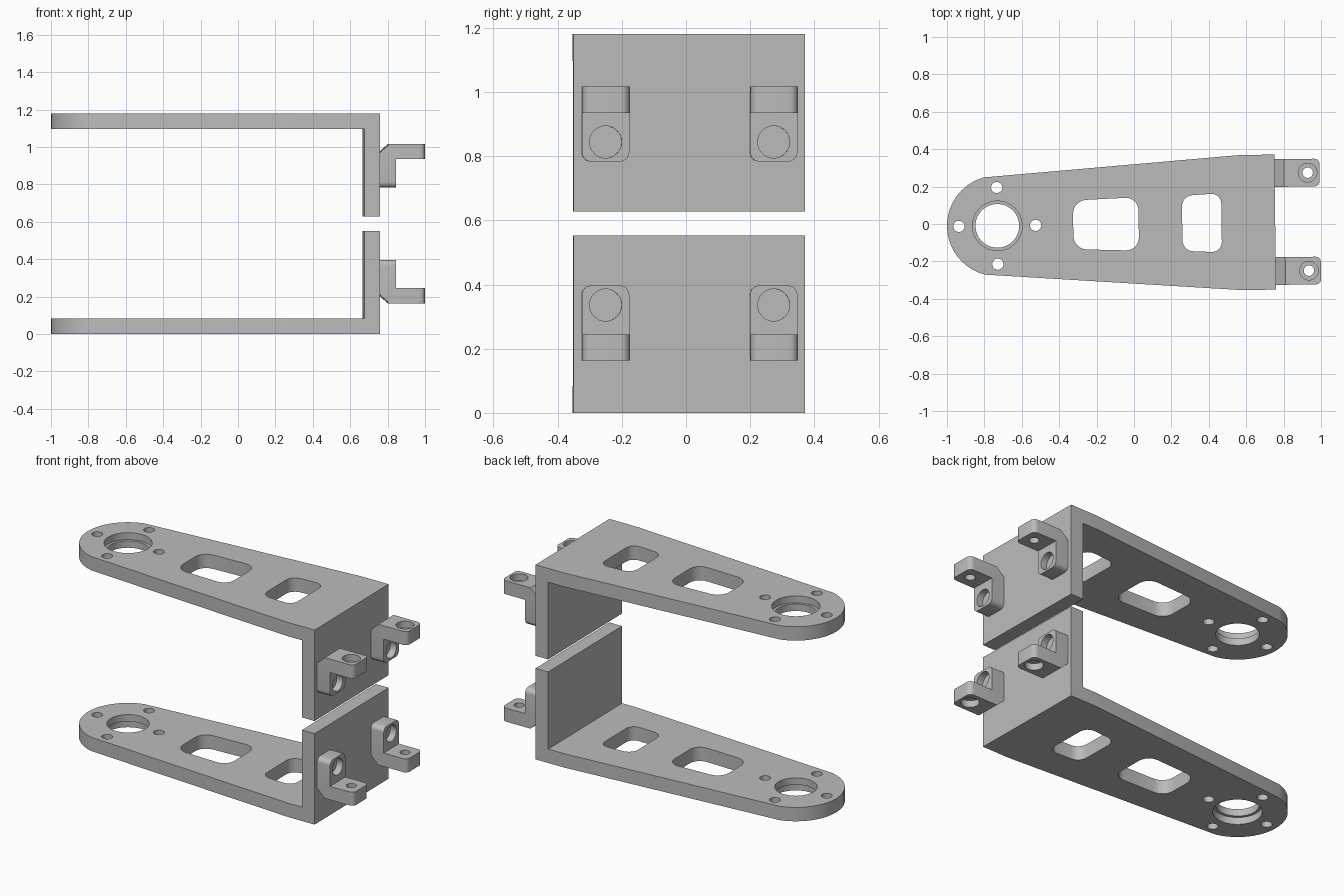
import bpy, bmesh, math
from mathutils import Matrix, Vector

cube = bpy.data.objects.get("Cube")
if cube:
    bpy.data.objects.remove(cube, do_unlink=True)

HEIGHT = 1.18          # overall height, brackets mirror about its middle
THICK = 0.084          # plate and wall thickness
WALL_OUT = 0.755       # outer face of the wall
HUB_X = -0.731         # centre of the round end
YAW = 0.0135           # slight turn of the whole assembly

grey = bpy.data.materials.new("plain grey")
grey.use_nodes = True
grey.diffuse_color = (0.5, 0.5, 0.5, 1)
grey.node_tree.nodes["Principled BSDF"].inputs["Base Color"].default_value = (0.5, 0.5, 0.5, 1)


def to_object(name, bm):
    bmesh.ops.recalc_face_normals(bm, faces=bm.faces)
    mesh = bpy.data.meshes.new(name)
    bm.to_mesh(mesh)
    bm.free()
    obj = bpy.data.objects.new(name, mesh)
    bpy.context.collection.objects.link(obj)
    return obj


def prism(name, points, axis, lo, hi, rounds=()):
    """Extrude a 2D outline along y or z; rounds = (edge test, radius) pairs."""
    bm = bmesh.new()
    place = (lambda a, b, h: (a, b, h)) if axis == "z" else (lambda a, b, h: (a, h, b))
    base = bm.faces.new([bm.verts.new(place(a, b, lo)) for a, b in points])
    new = bmesh.ops.extrude_face_region(bm, geom=[base])["geom"]
    step = Vector(place(0, 0, hi - lo))
    bmesh.ops.translate(bm, vec=step, verts=[v for v in new if isinstance(v, bmesh.types.BMVert)])
    bmesh.ops.recalc_face_normals(bm, faces=bm.faces)
    for test, radius in rounds:
        edges = [e for e in bm.edges if test(e.verts[0].co, e.verts[1].co)]
        bmesh.ops.bevel(bm, geom=edges, offset=radius, segments=6, profile=0.5, affect="EDGES")
    return to_object(name, bm)


def drill(centre, radius, axis, lo, hi):
    """Cylinder cutter along x or z."""
    bm = bmesh.new()
    bmesh.ops.create_cone(bm, cap_ends=True, segments=32, radius1=radius, radius2=radius, depth=hi - lo)
    turn = Matrix.Rotation(math.pi / 2, 4, "Y") if axis == "x" else Matrix()
    mid = (lo + hi) / 2
    pos = (mid, *centre) if axis == "x" else (*centre, mid)
    bm.transform(Matrix.Translation(pos) @ turn)
    return to_object("cutter", bm)


def combine(obj, tools, operation="DIFFERENCE"):
    """Apply a boolean with each tool, then remove the tool."""
    bpy.context.view_layer.objects.active = obj
    for tool in tools:
        tool.hide_render = True
        mod = obj.modifiers.new("cut", "BOOLEAN")
        mod.operation, mod.object, mod.solver = operation, tool, "EXACT"
        bpy.ops.object.modifier_apply(modifier=mod.name)
        bpy.data.objects.remove(tool, do_unlink=True)


def vertical(a, b):
    return abs(a.z - b.z) > 0.01 and (a.xy - b.xy).length < 0.001


# Bracket: L-shaped side profile trimmed by the tapered, round-ended outline
top, inner = HEIGHT, WALL_OUT - THICK
bracket = prism("upper_bracket", [
    (-1.2, top), (WALL_OUT, top), (WALL_OUT, 0.628), (inner, 0.628),
    (inner, top - THICK), (-1.2, top - THICK)], "y", -0.5, 0.5)
start = math.radians(105)
arc = [start + (2 * math.pi - 2 * start) * i / 20 for i in range(21)]
outline = [(HUB_X + 0.269 * math.cos(t), 0.269 * math.sin(t)) for t in arc]
outline += [(0.57, -0.361), (0.9, -0.361), (0.9, 0.361), (0.57, 0.361)]
combine(bracket, [prism("cutter", outline, "z", 0.4, 1.4)], "INTERSECT")

# Bearing hole with outer recess, and four screw holes around it
cutters = [drill((HUB_X, 0), 0.117, "z", 1, 1.3),
           drill((HUB_X, 0), 0.133, "z", top - THICK / 2, 1.3)]
for k in range(4):
    t = k * math.pi / 2
    cutters.append(drill((HUB_X + 0.205 * math.cos(t), 0.205 * math.sin(t)), 0.03, "z", 1, 1.3))

# Tapered windows with rounded corners
for x0, x1, h0, h1, r in ((-0.325, 0.025, 0.13, 0.143, 0.07), (0.258, 0.468, 0.147, 0.158, 0.055)):
    cutters.append(prism("cutter", [(x0, -h0), (x1, -h1), (x1, h1), (x0, h0)],
                         "z", 1, 1.3, [(vertical, r)]))

# Screw holes through the wall
CLIP_Y, LEG_Z, LEG_X, END_X = 0.262, 0.844, 0.841, 0.996
for side in (-1, 1):
    cutters.append(drill((side * CLIP_Y, LEG_Z), 0.029, "x", 0.5, 1))
combine(bracket, cutters)
parts = [bracket]

# Stepped clips with recessed screw holes in the leg and the arm
for side, label in ((-1, "right"), (1, "left")):
    y = side * CLIP_Y
    low, high = 0.783, 1.017
    clip = prism(f"upper_{label}_clip", [
        (WALL_OUT, low), (LEG_X, low), (LEG_X, 0.935), (END_X, 0.935),
        (END_X, high), (0.806, high), (WALL_OUT, 0.97)], "y", y - 0.074, y + 0.074, [
        (lambda a, b: vertical(a, b) and a.x > END_X - 0.01, 0.028),
        (lambda a, b: max(a.z, b.z) < low + 0.01 and abs(a.x - b.x) > 0.01, 0.03)])
    arm = (0.932, y)
    combine(clip, [
        drill((y, LEG_Z), 0.029, "x", 0.5, 1), drill((y, LEG_Z), 0.05, "x", LEG_X - 0.04, 0.95),
        drill(arm, 0.028, "z", 0.8, 1.2), drill(arm, 0.05, "z", high - 0.04, 1.2)])
    parts.append(clip)

# Lower half mirrors the upper half
for obj in list(parts):
    twin = obj.copy()
    twin.data = obj.data.copy()
    twin.name = obj.name.replace("upper", "lower")
    twin.data.transform(Matrix.Translation((0, 0, HEIGHT)) @ Matrix.Diagonal((1, 1, -1, 1)))
    twin.data.flip_normals()
    bpy.context.collection.objects.link(twin)
    parts.append(twin)

# Finish: turn, colour and shade
bpy.ops.object.select_all(action="DESELECT")
for obj in parts:
    obj.data.transform(Matrix.Rotation(YAW, 4, "Z"))
    obj.data.materials.clear()
    obj.data.materials.append(grey)
    obj.select_set(True)
bpy.context.view_layer.objects.active = bracket
bpy.ops.object.shade_smooth_by_angle(angle=math.radians(30))
